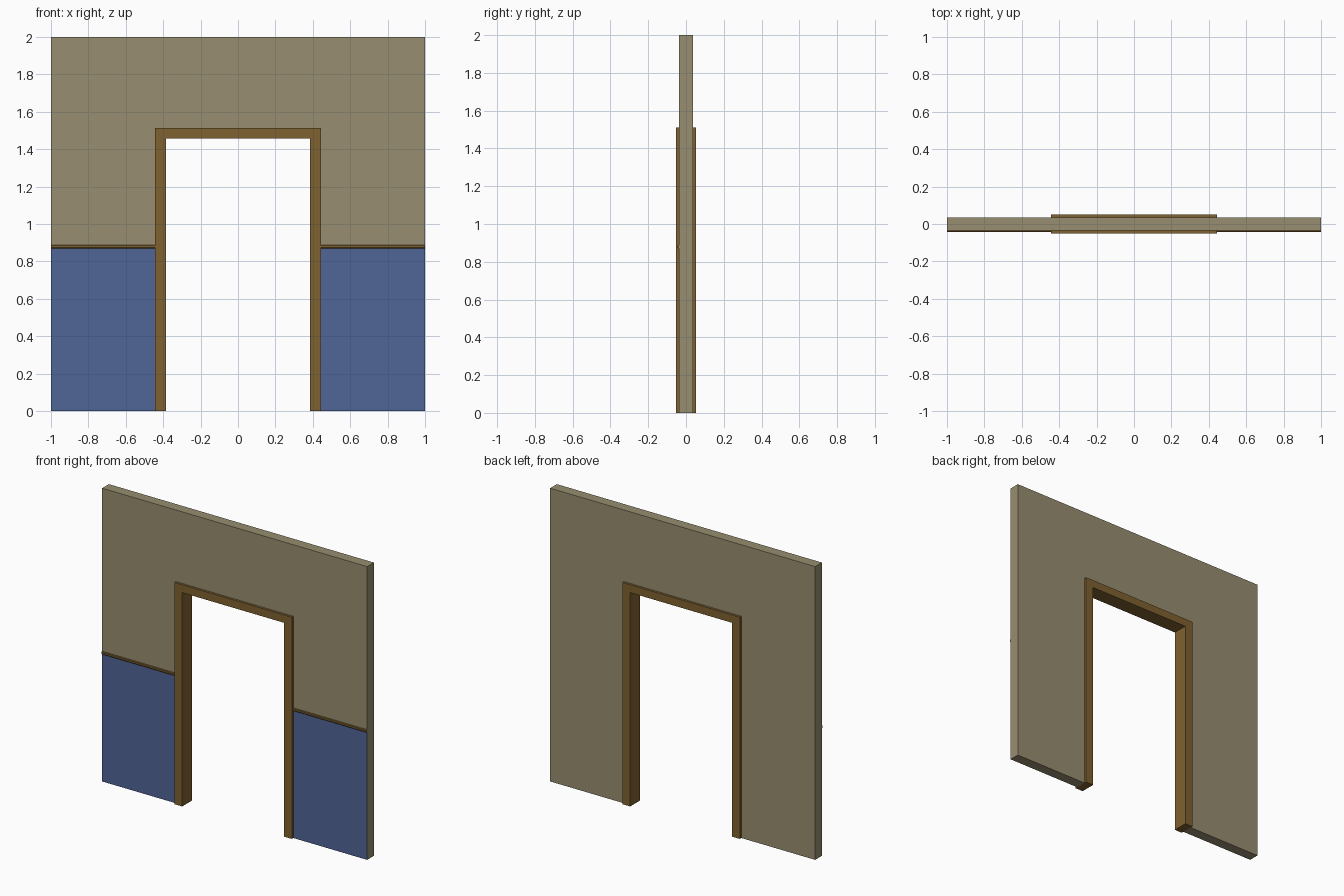
import bpy, bmesh

if "Cube" in bpy.data.objects:
    bpy.data.objects.remove(bpy.data.objects["Cube"])


def material(name, rgb):
    m = bpy.data.materials.new(name)
    m.diffuse_color = (*rgb, 1)
    m.use_nodes = True
    m.node_tree.nodes["Principled BSDF"].inputs["Base Color"].default_value = m.diffuse_color
    return m


PLASTER = material("plaster", (0.31, 0.27, 0.16))
BLUE = material("blue_paint", (0.08, 0.13, 0.31))
WOOD = material("wood", (0.21, 0.12, 0.03))


def arch(w_out, h_out, w_in, h_in):
    """Upside-down U outline in x/z."""
    return [(-w_out, 0), (-w_in, 0), (-w_in, h_in), (w_in, h_in),
            (w_in, 0), (w_out, 0), (w_out, h_out), (-w_out, h_out)]


def extrude_bmesh(profile, depth):
    """Extrude an x/z outline symmetrically along y."""
    bm = bmesh.new()
    face = bm.faces.new([bm.verts.new((x, -depth, z)) for x, z in profile])
    new = bmesh.ops.extrude_face_region(bm, geom=[face])["geom"]
    bmesh.ops.translate(bm, vec=(0, 2 * depth, 0),
                        verts=[v for v in new if isinstance(v, bmesh.types.BMVert)])
    bmesh.ops.recalc_face_normals(bm, faces=bm.faces)
    return bm


def finish(bm, name, *mats):
    me = bpy.data.meshes.new(name)
    bm.to_mesh(me)
    bm.free()
    for m in mats:
        me.materials.append(m)
    ob = bpy.data.objects.new(name, me)
    bpy.context.collection.objects.link(ob)
    return ob


WALL_Y, FRAME_Y, RAIL_Z = 0.036, 0.052, 0.879

# Wall with doorway; the lower front faces are painted blue
wall = extrude_bmesh(arch(1, 2, 0.443, 1.512), WALL_Y)
bmesh.ops.bisect_plane(wall, geom=wall.verts[:] + wall.edges[:] + wall.faces[:],
                       plane_co=(0, 0, RAIL_Z), plane_no=(0, 0, 1))
for f in wall.faces:
    if f.normal.y < -0.9 and f.calc_center_median().z < RAIL_Z:
        f.material_index = 1
finish(wall, "wall", PLASTER, BLUE)

# Door frame, lining the opening and standing proud on both sides
finish(extrude_bmesh(arch(0.443, 1.512, 0.385, 1.458), FRAME_Y), "door_frame", WOOD)

# Chair rails on the front, bevelled along the outer edge
for side, name in ((-1, "chair_rail_left"), (1, "chair_rail_right")):
    section = [(-WALL_Y, -0.009), (-0.041, -0.009), (-0.044, -0.005),
               (-0.044, 0.005), (-0.041, 0.009), (-WALL_Y, 0.009)]
    bm = bmesh.new()
    a, b = ([bm.verts.new((side * x, y, RAIL_Z + z)) for y, z in section]
            for x in (0.443, 1.0))
    bm.faces.new(a)
    bm.faces.new(b)
    for i in range(len(section)):
        j = (i + 1) % len(section)
        bm.faces.new((a[i], a[j], b[j], b[i]))
    bmesh.ops.recalc_face_normals(bm, faces=bm.faces)
    finish(bm, name, WOOD)
